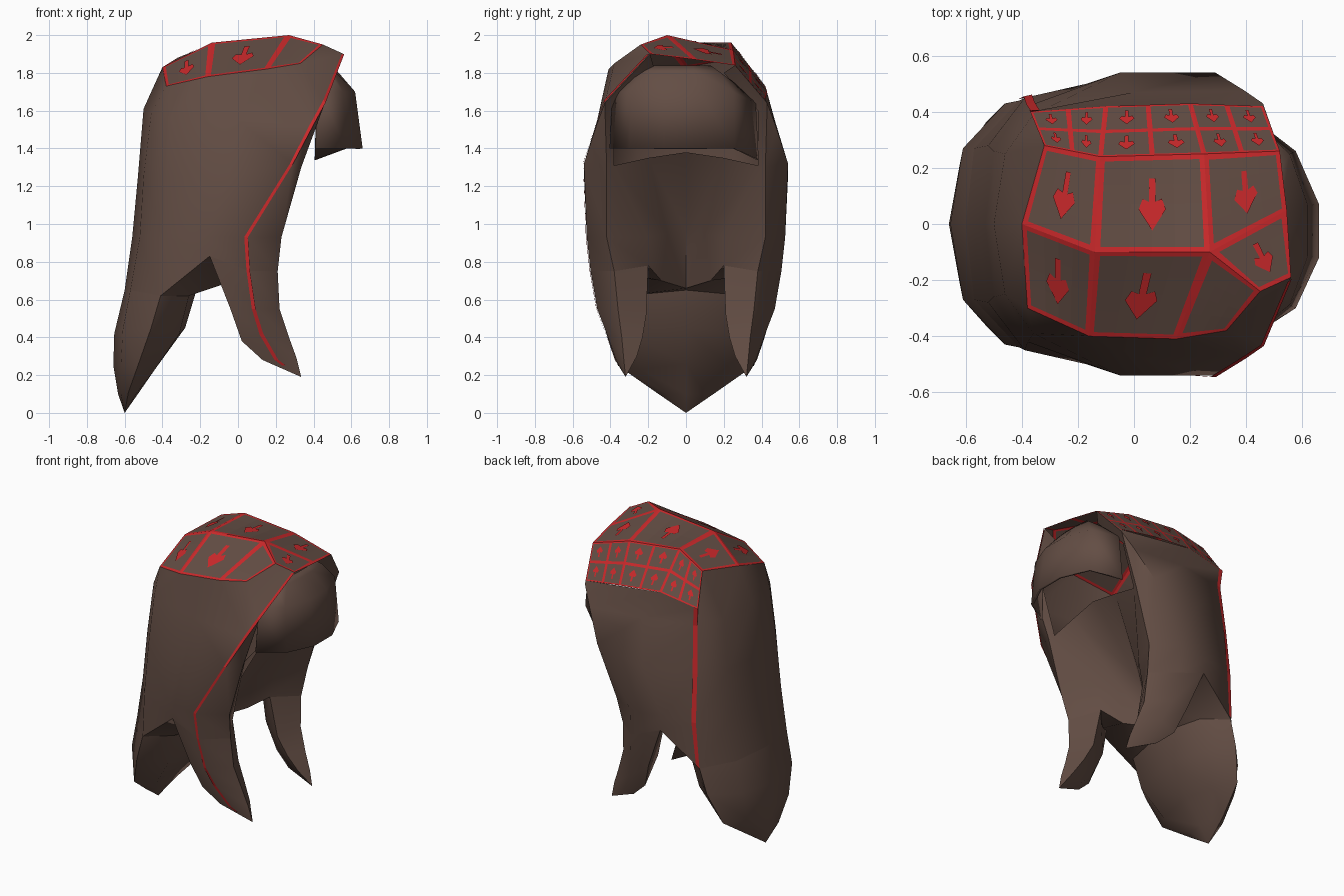
import bpy, bmesh, math
from mathutils import Vector as V

if "Cube" in bpy.data.objects:
    bpy.data.objects.remove(bpy.data.objects["Cube"])


def material(name, rgb):
    m = bpy.data.materials.new(name)
    m.diffuse_color = (*rgb, 1)
    m.use_nodes = True
    m.node_tree.nodes["Principled BSDF"].inputs["Base Color"].default_value = m.diffuse_color
    return m


BROWN = material("dark brown hair", (0.125, 0.075, 0.058))
RED = material("red paint", (0.60, 0.022, 0.024))


def finish(name, bm, mats, smooth=True, fix=True):
    bmesh.ops.remove_doubles(bm, verts=bm.verts, dist=0.0005)
    if fix:
        bmesh.ops.recalc_face_normals(bm, faces=bm.faces)
    me = bpy.data.meshes.new(name)
    bm.to_mesh(me)
    bm.free()
    for m in mats:
        me.materials.append(m)
    ob = bpy.data.objects.new(name, me)
    bpy.context.collection.objects.link(ob)
    if smooth:
        bpy.ops.object.select_all(action='DESELECT')
        ob.select_set(True)
        bpy.context.view_layer.objects.active = ob
        bpy.ops.object.shade_smooth_by_angle(angle=math.radians(50))
    return ob


def add(bm, pts, mat=0):
    f = bm.faces.new([bm.verts.new(p) for p in pts])
    f.material_index = mat


def skin(bm, rows, closed=False):
    """Quads between successive rows of points."""
    for a, b in zip(rows, rows[1:]):
        n = len(a)
        for i in range(n if closed else n - 1):
            j = (i + 1) % n
            add(bm, (a[i], a[j], b[j], b[i]))


def flip(rows):
    return [[(x, -y, z) for x, y, z in r] for r in rows]


# Hood: each half row runs from the back centre to the front edge and its rim;
# the lower rows go on across the inner front wall to the middle
top_near = [(-.4, 0, 1.83), (-.38, -.3, 1.73), (-.16, -.4, 1.78), (.15, -.41, 1.82), (.33, -.38, 1.85),
            (.56, -.19, 1.9), (.48, -.17, 1.83)]
top_far = [(-.4, 0, 1.83), (-.32, .28, 1.88), (-.37, .4, 1.68), (-.1, .42, 1.73), (.46, .42, 1.66),
           (.52, .26, 1.84), (.46, .2, 1.8)]
row_a = [(-.5, 0, 1.61), (-.46, -.25, 1.58), (-.36, -.39, 1.56), (0, -.47, 1.55), (.395, -.475, 1.52),
         (.46, -.43, 1.64), (.41, -.38, 1.6)]
row_b = [(-.53, 0, 1.25), (-.5, -.26, 1.25), (-.38, -.42, 1.25), (-.05, -.54, 1.25), (.29, -.54, 1.32),
         (.335, -.42, 1.3), (.32, -.38, 1.31), (.32, -.2, 1.35), (.33, 0, 1.38)]
row_c = [(-.56, 0, .93), (-.52, -.28, .93), (-.39, -.45, .93), (-.17, -.5, .93), (.05, -.525, .93),
         (.23, -.42, .93), (.13, -.2, .93), (.05, -.1, .95), (-.04, 0, .97)]
row_d = [(-.6, 0, .65), (-.57, -.27, .65), (-.41, -.44, .62), (-.15, -.49, .83), (.06, -.505, .75),
         (.21, -.38, .75), (.1, -.2, .78), (-.02, -.13, .7), (-.14, 0, .66)]
lower = [row_a, row_b, row_c, row_d]
under = (-.26, -.32, .62)
bm = bmesh.new()
for top, low, u in ((top_near, lower, under), (top_far, flip(lower), (under[0], -under[1], under[2]))):
    a, b, c, d = low
    skin(bm, [top, a, b[:7]])
    skin(bm, [b, c, d])
    mid = (-.22, 0, .65)
    add(bm, (d[2], d[3], u))
    add(bm, (d[3], d[7], d[8], mid, u))
    add(bm, (d[3], d[4], d[5], d[6], d[7]))
add(bm, (top_near[4], top_near[5], (.45, -.24, 1.95)))
finish("hair_hood", bm, [BROWN])

# Pointed locks hanging at both sides of the face
lock = [[row_d[3], row_d[4], row_d[5], row_d[6], (-.1, -.38, .8)],
        [(-.04, -.46, .55), (.09, -.47, .55), (.22, -.36, .55), (.15, -.21, .52), (0, -.3, .55)],
        [(.02, -.41, .38), (.13, -.42, .42), (.27, -.34, .4), (.21, -.23, .4), (.08, -.3, .38)],
        [(.13, -.375, .28), (.21, -.37, .28), (.31, -.33, .29), (.27, -.26, .3), (.17, -.3, .28)]]


def lofted(bm, rows, end):
    skin(bm, rows, True)
    for i, p in enumerate(rows[-1]):
        add(bm, (rows[-1][i - 1], p, end))


for name, rows, y in (("near_side_lock", lock, -.32), ("far_side_lock", flip(lock), .32)):
    bm = bmesh.new()
    lofted(bm, rows, (.335, y, .19))
    finish(name, bm, [BROWN])

# Broad pointed lock down the back, half rows mirrored to closed rings
half = [[row_d[0], row_d[1], row_d[2], under, (-.22, 0, .65)],
        [(-.655, 0, .42), (-.61, -.27, .44), (-.46, -.43, .45), (-.31, -.3, .42), (-.28, 0, .45)],
        [(-.66, 0, .25), (-.62, -.22, .25), (-.53, -.36, .25), (-.44, -.24, .23), (-.42, 0, .26)],
        [(-.635, 0, .1), (-.62, -.11, .1), (-.58, -.16, .11), (-.54, -.1, .1), (-.53, 0, .1)]]
rings = [r + [(x, -y, z) for x, y, z in r[3:0:-1]] for r in half]
bm = bmesh.new()
lofted(bm, rings, (-.6, 0, 0))
finish("back_lock", bm, [BROWN])

# Curved fringe over the forehead
ys = (-.405, -.3, -.12, .07, .26, .385)
depth = (0, .66, 1, 1, .66, 0)
fringe = []
for z, x0, bulge, sy in ((1.84, .47, .03, .5), (1.81, .475, .05, .66), (1.70, .43, .19, .96), (1.40, .415, .245, 1)):
    fringe.append([(x0 + bulge * d, y * sy, z - (.06 if d == 0 and y > 0 else 0)) for y, d in zip(ys, depth)])
bm = bmesh.new()
skin(bm, fringe)
ob = finish("fringe", bm, [BROWN])
mod = ob.modifiers.new("thickness", 'SOLIDIFY')
mod.thickness = 0.015
mod.offset = -1


# Crown panels: bent quads with red borders and a painted arrow
def panel(bm, quad, border, arrow=True):
    p, q, r, s = (V(c) for c in quad)
    n = (r - p).cross(s - q).normalized()

    def at(u, v, lift=0):
        return (p * (1 - u) + q * u) * (1 - v) + (s * (1 - u) + r * u) * v + n * lift

    bu = border * 2 / ((q - p).length + (r - s).length)
    bv = border * 2 / ((s - p).length + (r - q).length)
    us = (0, bu, .3, .5, .7, 1 - bu, 1)
    vs = (0, bv, .3, .5, .7, 1 - bv, 1)
    for i in range(6):
        for j in range(6):
            red = i in (0, 5) or j in (0, 5)
            add(bm, [at(us[i + a], vs[j + b]) for a, b in ((0, 0), (1, 0), (1, 1), (0, 1))], int(red))
    if arrow:
        k = 0.3 / max(.3, (q - p).length)
        shaft = ((-.04, .5), (.04, .5), (.04, .76), (-.04, .76))
        head = ((0, .22), (.17, .44), (.12, .55), (0, .5), (-.12, .55), (-.17, .44))
        for shape in (shaft, head):
            add(bm, [at(.5 + x * k, y, .005) for x, y in shape], 1)


A, B = (-.14, -.1, 1.96), (.27, -.1, 2.0)
W, E = (-.4, 0, 1.83), (.545, .05, 1.87)
upper = [(-.32, .28, 1.88), (-.12, .24, 1.96), (.25, .25, 1.92), (.52, .26, 1.84)]
edge = [(-.37, .4, 1.68), (-.1, .42, 1.73), (.2, .43, 1.70), (.46, .42, 1.66)]
near = [top_near[1], top_near[2], top_near[3], top_near[4], (.45, -.24, 1.95), top_near[5]]
bm = bmesh.new()
for quad in ((W, A, upper[1], upper[0]), (A, B, upper[2], upper[1]), (B, E, upper[3], upper[2]),
             (near[0], near[1], A, W), (near[1], near[2], B, A), (near[4], near[5], E, B)):
    panel(bm, quad, .018)
panel(bm, (near[2], near[3], near[4], B), .018, False)
finish("crown_panels", bm, [BROWN, RED], False, False)

# Two rows of small panels along the far side of the crown
bm = bmesh.new()
for i in range(3):
    u0, u1, e0, e1 = (V(c) for c in (upper[i], upper[i + 1], edge[i], edge[i + 1]))
    for a, b in ((0, .5), (.5, 1)):
        for c, d in ((0, .5), (.5, 1)):
            def at(s, t):
                return u0.lerp(u1, s).lerp(e0.lerp(e1, s), t)
            panel(bm, (at(a, c), at(b, c), at(b, d), at(a, d)), .009)
finish("crown_side_band", bm, [BROWN, RED], False, False)


# Red painted stripes along the lock crease and down the far back
def stripe(name, pairs, lift, width):
    bm = bmesh.new()
    rows = []
    for p, q in pairs:
        p, q = V(p), V(q)
        rows.append([p + V(lift), p + (q - p).normalized() * width + V(lift)])
    skin(bm, rows)
    finish(name, bm, [RED], False)


pairs = [(top_near[5], top_near[4]), (row_a[5], top_near[4])]
pairs += [(r[4], r[3]) for r in lower]
pairs += [(r[1], r[0]) for r in lock[1:]] + [((.25, -.355, .25), (.2, -.355, .25))]
stripe("near_edge_stripe", pairs, (.003, -.005, .001), .02)
far = flip(lower)
stripe("far_back_stripe", [(top_far[2], top_far[3])] + [(r[2], r[3]) for r in far], (-.003, .005, .001), .03)
